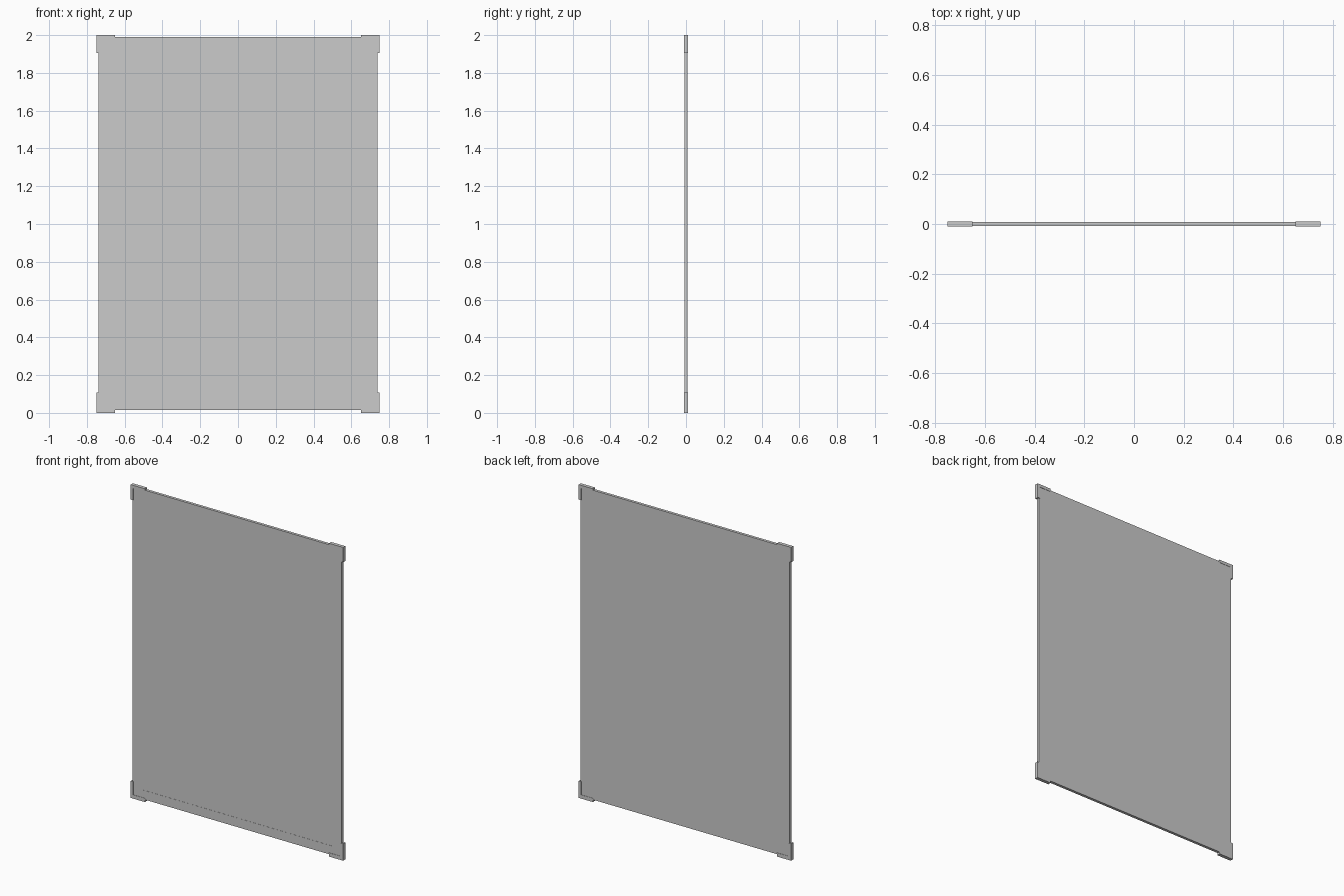
import bpy, bmesh

if "Cube" in bpy.data.objects:
    bpy.data.objects.remove(bpy.data.objects["Cube"])


def extrude_profile(name, loop, y0, y1):
    """Solid made from an x-z outline, extruded along y."""
    bm = bmesh.new()
    face = bm.faces.new([bm.verts.new((x, y0, z)) for x, z in loop])
    out = bmesh.ops.extrude_face_region(bm, geom=[face])
    moved = [v for v in out["geom"] if isinstance(v, bmesh.types.BMVert)]
    bmesh.ops.translate(bm, verts=moved, vec=(0, y1 - y0, 0))
    bmesh.ops.recalc_face_normals(bm, faces=bm.faces)
    mesh = bpy.data.meshes.new(name)
    bm.to_mesh(mesh)
    bm.free()
    obj = bpy.data.objects.new(name, mesh)
    bpy.context.collection.objects.link(obj)
    return obj


# Outer panel edges and inner board edges
PX, PB, PT = 0.738, 0.014, 1.99
BX, BB, BT = 0.689, 0.072, 1.943

# Backing panel and the board surface seen inside the border
extrude_profile("back_panel", [(-PX, PB), (PX, PB), (PX, PT), (-PX, PT)], -0.006, 0.009)
extrude_profile("board_surface", [(-BX, BB), (BX, BB), (BX, BT), (-BX, BT)], -0.008, -0.006)

# Mitred border strips
outer = [(-PX, PB), (PX, PB), (PX, PT), (-PX, PT)]
inner = [(-BX, BB), (BX, BB), (BX, BT), (-BX, BT)]
for i, side in enumerate(("bottom", "right", "top", "left")):
    j = (i + 1) % 4
    extrude_profile("border_" + side, [outer[i], outer[j], inner[j], inner[i]], -0.009, -0.006)

# L-shaped corner protectors: outer z, direction, arm height, lip thickness
for label, z, d, height, lip in (("bottom", 0.0, 1, 0.108, 0.024), ("top", 2.0, -1, 0.095, 0.019)):
    for side, s in (("left", -1), ("right", 1)):
        loop = [(0.75, z), (0.75, z + d * height), (0.733, z + d * height),
                (0.733, z + d * lip), (0.65, z + d * lip), (0.65, z)]
        extrude_profile(f"corner_{label}_{side}", [(s * x, h) for x, h in loop], -0.011, 0.011)
